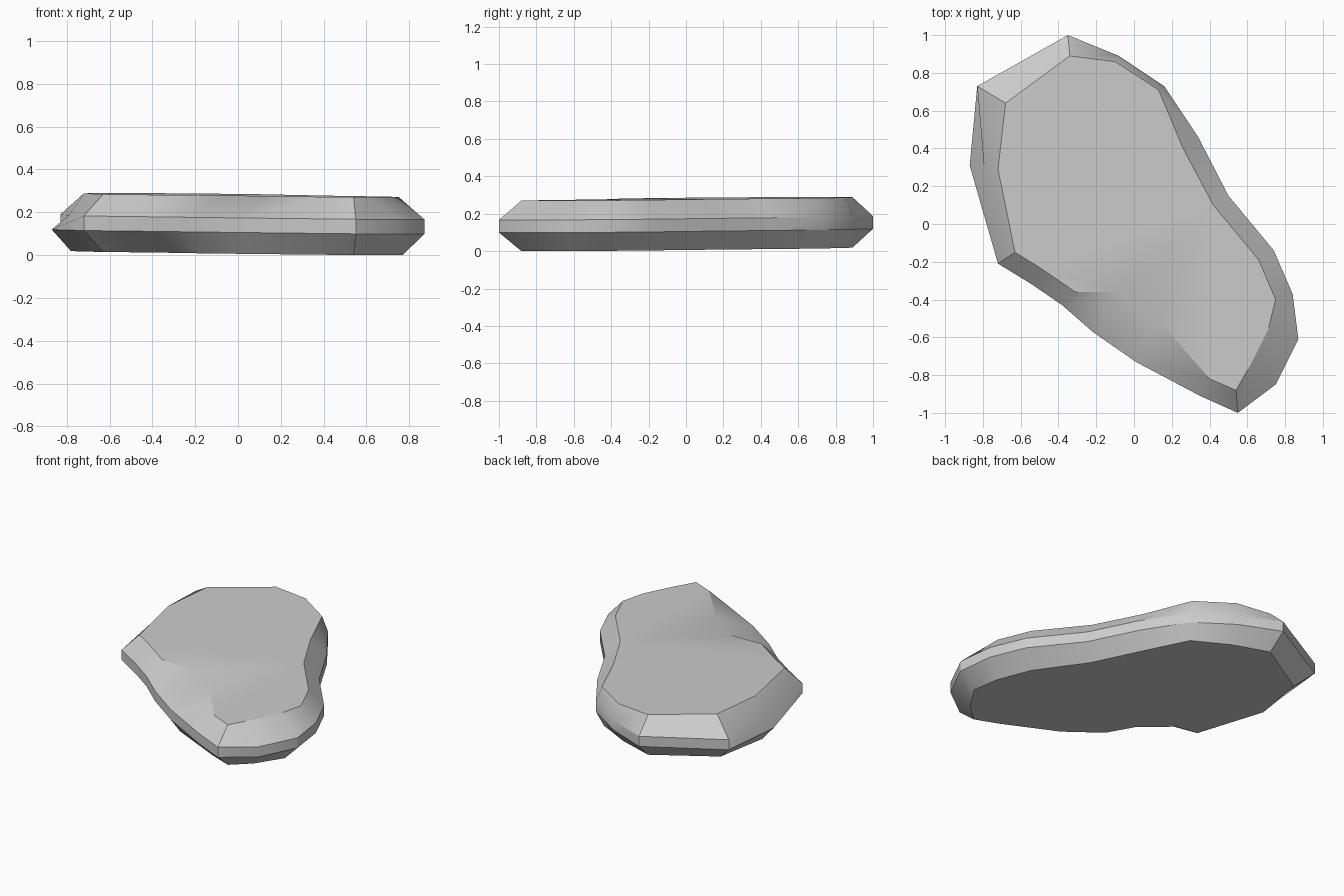
import bpy, bmesh, math

if "Cube" in bpy.data.objects:
    bpy.data.objects.remove(bpy.data.objects["Cube"])

# outlines of the slab, counter-clockwise from the front tip
rim = [(.55, -1), (.75, -.85), (.87, -.61), (.84, -.37), (.74, -.14), (.50, .15),
       (.34, .46), (.16, .73), (-.08, .89), (-.35, 1), (-.83, .73), (-.87, .31),
       (-.72, -.21), (-.54, -.32), (-.38, -.43), (-.22, -.57), (.01, -.73), (.35, -.91)]
top = [(.54, -.88), (.62, -.74), (.71, -.56), (.75, -.40), (.66, -.19), (.42, .10),
       (.26, .40), (.13, .71), (-.10, .86), (-.34, .89), (-.68, .64), (-.72, .29),
       (-.63, -.15), (-.50, -.23), (-.31, -.36), (-.08, -.36), (.14, -.52), (.40, -.82)]
bottom = [(.54, -.88), (.66, -.77), (.77, -.60), (.74, -.42), (.65, -.20), (.43, .10),
          (.28, .40), (.13, .69), (-.10, .81), (-.34, .89), (-.72, .66), (-.78, .30),
          (-.63, -.15), (-.48, -.17), (-.29, -.33), (-.19, -.50), (.03, -.66), (.38, -.82)]

# the upper rim is chipped inward on the left side
upper_rim = list(rim)
upper_rim[11] = (-.79, .26)


def add_ring(bm, points, height):
    """Ring of vertices lying on a slightly tilted plane."""
    return [bm.verts.new((x, y, height + .0101 - .008 * x + .0065 * y)) for x, y in points]


# stone slab: bottom bevel, upright rim, top bevel
bm = bmesh.new()
rings = [add_ring(bm, pts, h) for pts, h in
         ((bottom, 0), (rim, .10), (upper_rim, .168), (top, .27))]
for low, high in zip(rings, rings[1:]):
    for i in range(len(low)):
        j = (i + 1) % len(low)
        bm.faces.new((low[i], low[j], high[j], high[i]))
bm.faces.new(rings[-1])
bm.faces.new(rings[0][::-1])
bmesh.ops.recalc_face_normals(bm, faces=bm.faces)

mesh = bpy.data.meshes.new("stone_slab")
bm.to_mesh(mesh)
bm.free()
slab = bpy.data.objects.new("stone_slab", mesh)
bpy.context.collection.objects.link(slab)
bpy.context.view_layer.objects.active = slab
slab.select_set(True)
bpy.ops.object.shade_smooth_by_angle(angle=math.radians(30))
